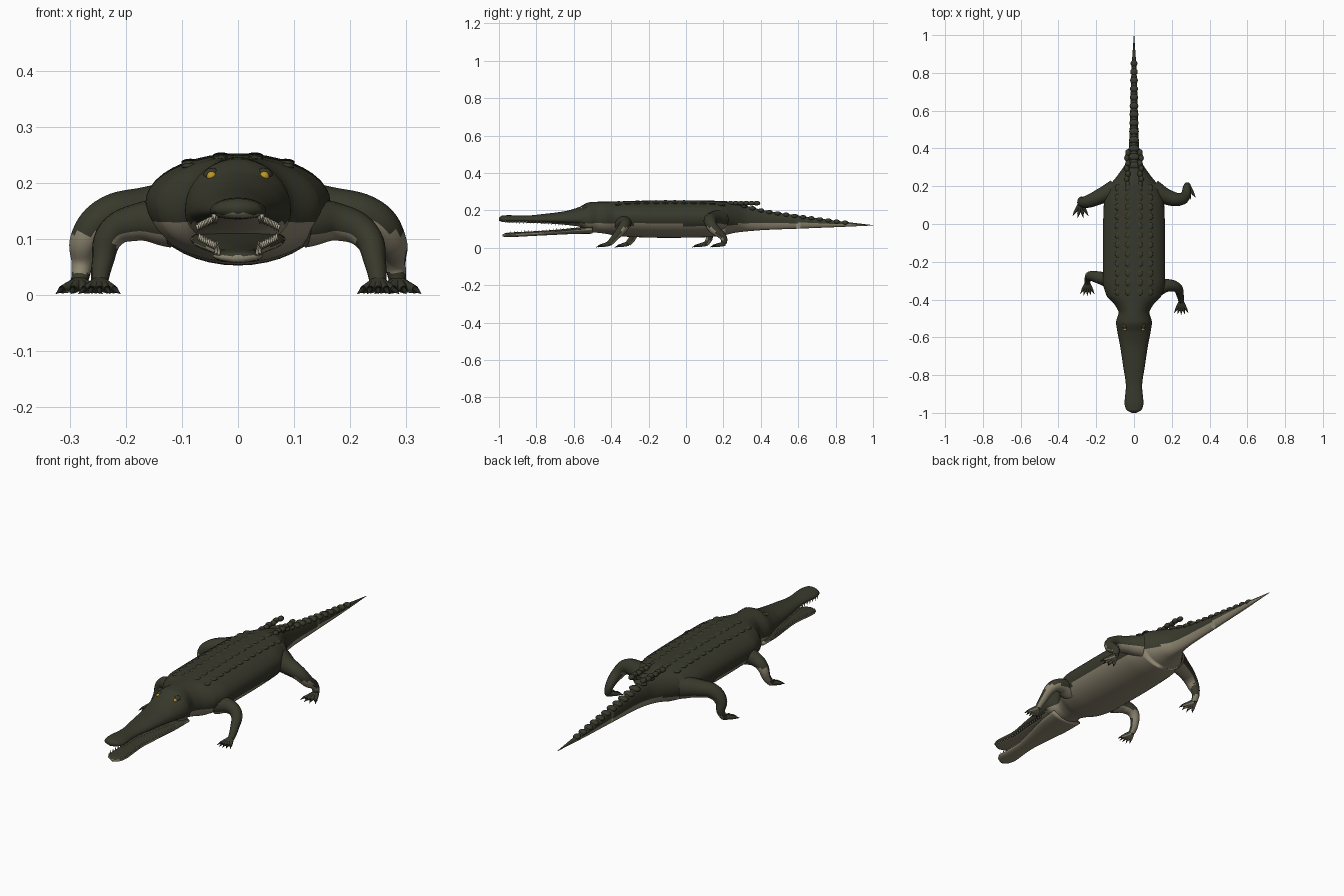
import bpy, bmesh, math
from mathutils import Vector, Matrix

if "Cube" in bpy.data.objects:
    bpy.data.objects.remove(bpy.data.objects["Cube"], do_unlink=True)


def material(name, rgb):
    m = bpy.data.materials.new(name)
    m.use_nodes = True
    m.diffuse_color = (*rgb, 1)
    bsdf = m.node_tree.nodes["Principled BSDF"]
    bsdf.inputs["Base Color"].default_value = (*rgb, 1)
    bsdf.inputs["Roughness"].default_value = 0.8
    return m


SKIN = material("dark olive skin", (0.04, 0.041, 0.025))
BELLY = material("tan belly", (0.26, 0.23, 0.16))
EYE = material("amber eye", (0.5, 0.3, 0.02))
CLAW = material("dark claw", (0.02, 0.02, 0.015))
TOOTH = material("cream tooth", (0.45, 0.4, 0.3))


def add_object(name, mesh, mats, rule=None):
    """Link a mesh, shade it smooth and colour its faces by a rule."""
    ob = bpy.data.objects.new(name, mesh)
    bpy.context.collection.objects.link(ob)
    mesh.materials.clear()
    for m in mats:
        mesh.materials.append(m)
    mesh.shade_smooth()
    for p in mesh.polygons:
        p.material_index = int(rule(p.center, p.normal)) if rule else 0
    return ob


def finish(name, bm, mats, rule=None):
    bmesh.ops.recalc_face_normals(bm, faces=bm.faces)
    mesh = bpy.data.meshes.new(name)
    bm.to_mesh(mesh)
    bm.free()
    return add_object(name, mesh, mats, rule)


def sample(rows, y):
    """Smooth interpolation of table rows without overshoot."""
    n = len(rows)
    i = max(k for k in range(n - 1) if rows[k][0] <= y or k == 0)
    h = rows[i + 1][0] - rows[i][0]
    t = (y - rows[i][0]) / h

    def slope(k, c):
        return (rows[k + 1][c] - rows[k][c]) / (rows[k + 1][0] - rows[k][0])

    def tangent(k, c):
        if k == 0 or k == n - 1:
            return slope(min(k, n - 2), c)
        a, b = slope(k - 1, c), slope(k, c)
        return 2 * a * b / (a + b) if a * b > 0 else 0

    return [(1 + 2 * t) * (1 - t) ** 2 * rows[i][c] + t * t * (3 - 2 * t) * rows[i + 1][c]
            + h * t * (1 - t) * ((1 - t) * tangent(i, c) - t * tangent(i + 1, c))
            for c in range(1, len(rows[0]))]


def loft(name, rows, steps, sides, mats, rule):
    """Oval rings along y; each row is y, half width, bottom, middle, top."""
    bm = bmesh.new()
    ys = {r[0] for r in rows}
    ys |= {rows[0][0] + (rows[-1][0] - rows[0][0]) * k / steps for k in range(1, steps)}
    rings = []
    for y in sorted(ys):
        w, zb, zm, zt = sample(rows, y)
        ring = []
        for k in range(sides):
            a = math.tau * k / sides
            s = math.sin(a)
            ring.append(bm.verts.new((w * math.cos(a), y, zm + s * (zt - zm if s > 0 else zm - zb))))
        rings.append(ring)
    for r, q in zip(rings, rings[1:]):
        for k in range(sides):
            j = (k + 1) % sides
            bm.faces.new((r[k], r[j], q[j], q[k]))
    bm.faces.new(rings[0])
    bm.faces.new(rings[-1])
    return finish(name, bm, mats, rule)


def tubes(name, paths, mats, rule=None):
    """Tapered round tubes along smooth paths of x, y, z, radius."""
    cu = bpy.data.curves.new(name, "CURVE")
    cu.dimensions = "3D"
    cu.bevel_depth = 1
    cu.bevel_resolution = 4
    cu.resolution_u = 7
    cu.use_fill_caps = True
    for path in paths:
        sp = cu.splines.new("BEZIER")
        sp.bezier_points.add(len(path) - 1)
        for bp, (x, y, z, r) in zip(sp.bezier_points, path):
            bp.co = (x, y, z)
            bp.radius = r
            bp.handle_left_type = bp.handle_right_type = "AUTO"
    tmp = bpy.data.objects.new(name + "_path", cu)
    bpy.context.collection.objects.link(tmp)
    bpy.context.view_layer.update()
    mesh = bpy.data.meshes.new_from_object(tmp.evaluated_get(bpy.context.evaluated_depsgraph_get()))
    bpy.data.objects.remove(tmp, do_unlink=True)
    return add_object(name, mesh, mats, rule)


def cone(bm, base, tip, r):
    d = Vector(tip) - Vector(base)
    rot = d.to_track_quat("Z", "Y").to_matrix().to_4x4()
    mid = (Vector(base) + Vector(tip)) / 2
    bmesh.ops.create_cone(bm, segments=8, cap_ends=True, radius1=r, radius2=0,
                          depth=d.length, matrix=Matrix.Translation(mid) @ rot)


def blob(bm, pos, size):
    bmesh.ops.create_uvsphere(bm, u_segments=12, v_segments=8, radius=1,
                              matrix=Matrix.Translation(pos) @ Matrix.Diagonal((*size, 1)))


# Head, trunk and tail in one skin
BODY = [(-1, .012, .145, .155, .162), (-.985, .04, .138, .152, .172), (-.95, .05, .136, .15, .174),
        (-.86, .043, .134, .15, .172), (-.75, .058, .13, .15, .182), (-.65, .073, .123, .15, .195),
        (-.57, .088, .113, .15, .218), (-.52, .095, .085, .15, .243), (-.47, .082, .08, .155, .246),
        (-.43, .1, .075, .155, .246), (-.38, .145, .065, .16, .247), (-.3, .165, .058, .165, .25),
        (-.1, .165, .053, .165, .253), (.1, .16, .056, .165, .252), (.2, .13, .066, .16, .25),
        (.26, .085, .08, .155, .24), (.33, .042, .088, .15, .222), (.42, .026, .095, .15, .2),
        (.6, .02, .102, .142, .172), (.8, .014, .11, .13, .145), (1, .001, .119, .12, .121)]
EDGE = [(-1, .145), (-.6, .13), (-.3, .124), (.2, .122), (.4, .135), (.8, .128), (1, .119)]
loft("body", BODY, 130, 40, [SKIN, BELLY], lambda c, n: c.z < sample(EDGE, c.y)[0])

# Lower jaw, hanging open
JAW = [(-.98, .01, .06, .067, .072), (-.965, .035, .058, .068, .078), (-.93, .045, .058, .07, .082),
       (-.82, .04, .063, .075, .088), (-.7, .058, .069, .085, .096), (-.58, .08, .074, .095, .108),
       (-.5, .085, .075, .1, .12)]
loft("lower_jaw", JAW, 40, 28, [SKIN, BELLY], lambda c, n: n.z < 0.5)

# Teeth along both jaws
bm = bmesh.new()
for k in range(20):
    y = -0.965 + k * 0.019
    for side in (-1, 1):
        w, zb, zm, zt = sample(BODY, y)
        x = side * w * 0.88
        cone(bm, (x, y, zb + 0.008), (x, y, zb - 0.007), 0.004)
        w, zb, zm, zt = sample(JAW, y + 0.008)
        x = side * w * 0.88
        cone(bm, (x, y + 0.008, zm + 0.002), (x, y + 0.008, zt + 0.009), 0.004)
finish("teeth", bm, [TOOTH])

# Eyes and brow ridges
bm = bmesh.new()
for side in (-1, 1):
    blob(bm, (side * 0.047, -0.557, 0.212), (0.009, 0.009, 0.009))
finish("eyes", bm, [EYE])
bm = bmesh.new()
for side in (-1, 1):
    blob(bm, (side * 0.046, -0.538, 0.214), (0.016, 0.018, 0.013))
finish("brow_ridges", bm, [SKIN])

# Low scutes on the back
bm = bmesh.new()
for k in range(12):
    y = -0.36 + k * 0.05
    w, zb, zm, zt = sample(BODY, y)
    for x in (-0.085, -0.03, 0.03, 0.085):
        z = zm + (zt - zm) * math.sqrt(max(0, 1 - (x / w) ** 2))
        blob(bm, (x, y, z - 0.003), (0.016, 0.02, 0.006))
finish("back_scutes", bm, [SKIN])

# Paired raised scutes over the tail root
bm = bmesh.new()
for k in range(7):
    y = 0.21 + k * 0.028
    for side in (-1, 1):
        blob(bm, (side * (0.032 + 0.006 * (k % 2)), y, 0.238), (0.014, 0.019, 0.012))
finish("tail_root_scutes", bm, [SKIN])

# Single crest of scutes along the tail
bm = bmesh.new()
for k in range(13):
    y = 0.31 + k * 0.045
    w, zb, zm, zt = sample(BODY, y)
    blob(bm, (0, y, zt - 0.006), (w * 0.65 + 0.011, 0.019, 0.013))
finish("tail_crest", bm, [SKIN])

# Legs
FORE_R = (.045, .033, .027, .019, .015)
HIND_R = (.055, .042, .034, .028, .019, .015)
LEGS = {
    "left_front": (FORE_R, [(.12, -.34, .13), (.18, -.325, .13), (.225, -.335, .11),
                            (.245, -.38, .055), (.25, -.41, .022)]),
    "right_front": (FORE_R, [(-.12, -.3, .13), (-.18, -.285, .13), (-.225, -.275, .11),
                             (-.242, -.285, .055), (-.247, -.31, .022)]),
    "left_hind": (HIND_R, [(.1, .18, .15), (.17, .145, .15), (.24, .13, .137),
                           (.272, .15, .1), (.28, .2, .055), (.285, .205, .022)]),
    "right_hind": (HIND_R, [(-.1, .18, .15), (-.17, .15, .15), (-.24, .12, .137),
                            (-.272, .115, .1), (-.278, .125, .055), (-.283, .11, .022)])}
for name, (radii, pts) in LEGS.items():
    hind = "hind" in name
    face = -1 if hind else 1

    def underside(c, n, face=face):
        return n.z < -0.35 or (c.z < 0.11 and n.y * face > 0.25 and c.z > 0.04)

    tubes(name + "_leg", [[(*p, r) for p, r in zip(pts, radii)]], [SKIN, BELLY], underside)
    # Toes fan forward from the ankle, each with a claw
    ax, ay, az = pts[-1]
    count = 4 if hind else 5
    toes, bm = [], bmesh.new()
    for k in range(count):
        a = math.radians(-32 + 64 * k / (count - 1))
        dx, dy = math.sin(a), -math.cos(a)
        reach = 0.058 if hind else 0.05
        toes.append([(ax, ay, az, .013), (ax + dx * reach * .55, ay + dy * reach * .55, .015, .010),
                     (ax + dx * reach, ay + dy * reach, .010, .007)])
        cone(bm, (ax + dx * reach, ay + dy * reach, .011),
             (ax + dx * (reach + .022), ay + dy * (reach + .022), .002), .006)
    tubes(name + "_toes", toes, [SKIN, BELLY], lambda c, n: n.z < -0.5)
    finish(name + "_claws", bm, [CLAW])
